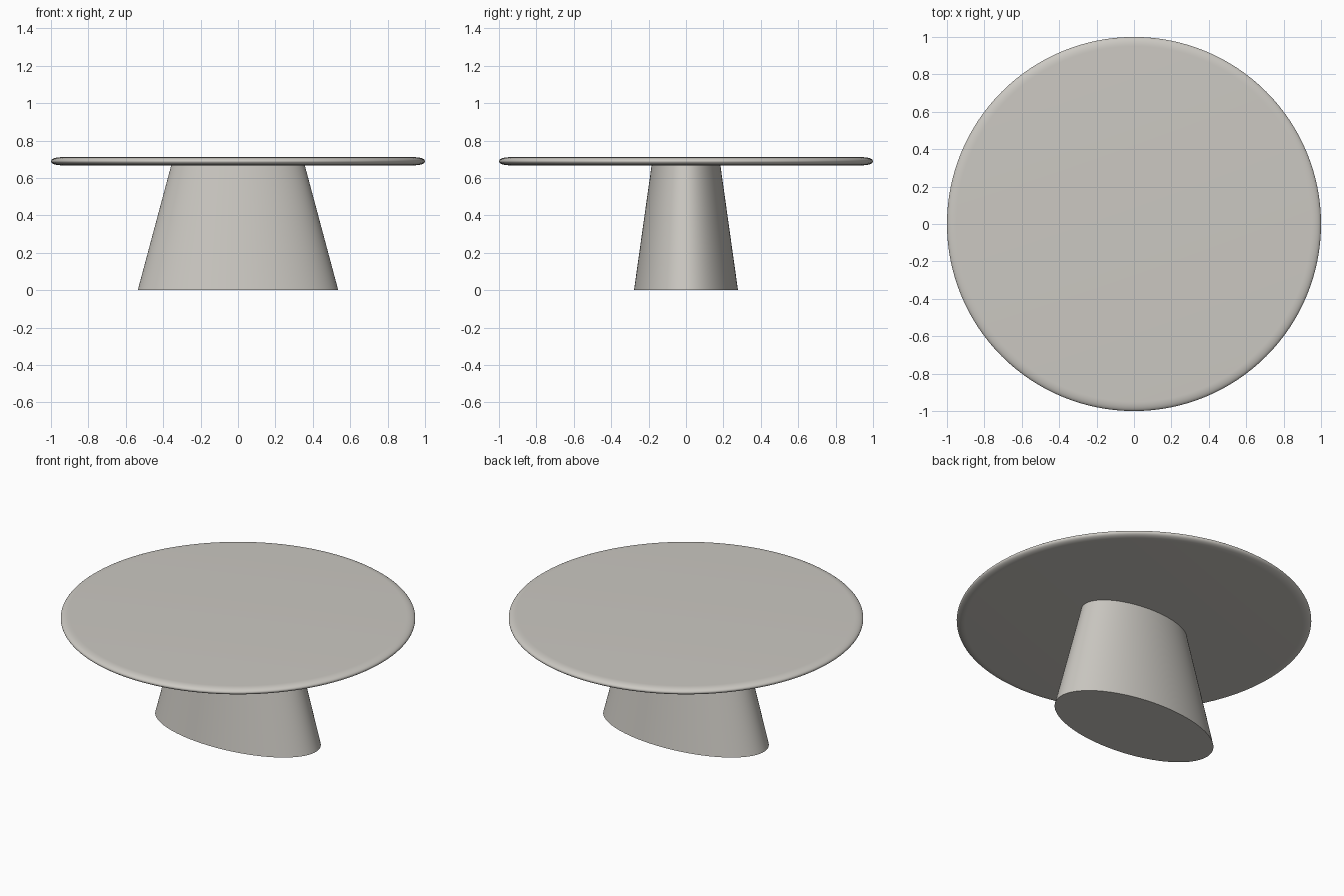
import bpy, bmesh, math

if "Cube" in bpy.data.objects:
    bpy.data.objects.remove(bpy.data.objects["Cube"])

stone = bpy.data.materials.new("warm grey stone")
stone.diffuse_color = (0.60, 0.58, 0.54, 1)
stone.use_nodes = True
stone.node_tree.nodes["Principled BSDF"].inputs["Base Color"].default_value = stone.diffuse_color


def loft(name, rings, n=128):
    """Skin elliptical rings (rx, ry, z) from bottom to top and cap both ends."""
    bm = bmesh.new()
    loops = []
    for rx, ry, z in rings:
        loops.append([bm.verts.new((rx * math.cos(2 * math.pi * i / n),
                                    ry * math.sin(2 * math.pi * i / n), z)) for i in range(n)])
    for a, b in zip(loops, loops[1:]):
        for i in range(n):
            j = (i + 1) % n
            bm.faces.new((a[i], a[j], b[j], b[i]))
    bm.faces.new(loops[0][::-1])
    bm.faces.new(loops[-1])
    mesh = bpy.data.meshes.new(name)
    bm.to_mesh(mesh)
    bm.free()
    mesh.materials.append(stone)
    ob = bpy.data.objects.new(name, mesh)
    bpy.context.collection.objects.link(ob)
    bpy.ops.object.select_all(action='DESELECT')
    ob.select_set(True)
    bpy.context.view_layer.objects.active = ob
    bpy.ops.object.shade_smooth_by_angle(angle=math.radians(35))
    return ob


# tapered oval pedestal
loft("pedestal", [(0.536, 0.278, 0), (0.357, 0.184, 0.668)])

# round top with a softly rounded rim
Z0, Z1, EDGE = 0.668, 0.711, 0.05
mid, half = (Z0 + Z1) / 2, (Z1 - Z0) / 2
rim = []
for k in range(17):
    t = -math.pi / 2 + math.pi * k / 16
    r = 1 - EDGE + EDGE * math.cos(t)
    rim.append((r, r, mid + half * math.sin(t)))
loft("table_top", rim)
